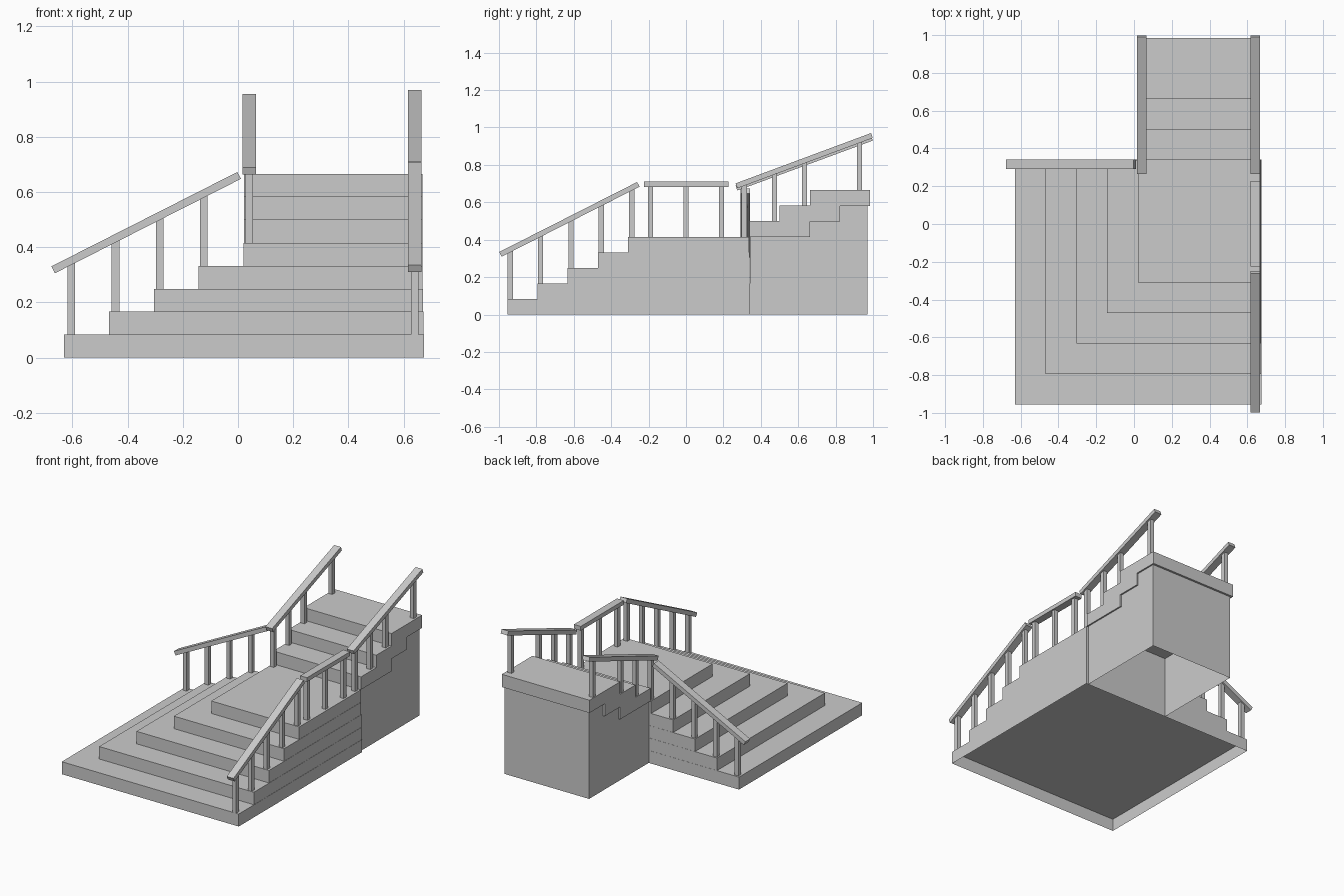
import bpy, bmesh, math
from mathutils import Vector

if "Cube" in bpy.data.objects:
    bpy.data.objects.remove(bpy.data.objects["Cube"])


def finish(bm, name):
    bmesh.ops.recalc_face_normals(bm, faces=bm.faces)
    mesh = bpy.data.meshes.new(name)
    bm.to_mesh(mesh)
    bm.free()
    ob = bpy.data.objects.new(name, mesh)
    bpy.context.collection.objects.link(ob)
    return ob


def box(name, x, y, z, open_bottom=False):
    bm = bmesh.new()
    bmesh.ops.create_cube(bm, size=1)
    for v in bm.verts:
        v.co = Vector([(r[0] + r[1]) / 2 + c * (r[1] - r[0]) for r, c in zip((x, y, z), v.co)])
    bmesh.ops.recalc_face_normals(bm, faces=bm.faces)
    if open_bottom:
        bmesh.ops.delete(bm, geom=[f for f in bm.faces if f.normal.z < -0.5], context='FACES_ONLY')
    mesh = bpy.data.meshes.new(name)
    bm.to_mesh(mesh)
    bm.free()
    ob = bpy.data.objects.new(name, mesh)
    bpy.context.collection.objects.link(ob)
    return ob


def rail(name, a, b, width=0.05, thick=0.028):
    # Handrail bar with square-cut ends between two centre points
    a, b = Vector(a), Vector(b)
    d = (b - a).normalized()
    side = d.cross(Vector((0, 0, 1))).normalized()
    up = side.cross(d)
    bm = bmesh.new()
    ring = [bm.verts.new(a + side * s * width / 2 + up * u * thick / 2)
            for s, u in ((-1, -1), (1, -1), (1, 1), (-1, 1))]
    f = bm.faces.new(ring)
    ext = bmesh.ops.extrude_face_region(bm, geom=[f], use_keep_orig=True)
    bmesh.ops.translate(bm, vec=b - a, verts=[v for v in ext['geom'] if isinstance(v, bmesh.types.BMVert)])
    return finish(bm, name)


def railing(name, a, b, posts):
    # Handrail plus posts; each post is (position along the run, base height)
    rail(name + "_handrail", a, b)
    axis = 0 if abs(b[0] - a[0]) > abs(b[1] - a[1]) else 1
    w = 0.014
    for i, (p, base) in enumerate(posts):
        t = (p - a[axis]) / (b[axis] - a[axis])
        top = a[2] + t * (b[2] - a[2])
        c = [a[0], a[1]]
        c[axis] = p
        box(f"{name}_post_{i + 1}", (c[0] - w, c[0] + w), (c[1] - w, c[1] + w), (base, top))


H = 0.083

# Lower stepped platform, open underneath
for i in range(5):
    box(f"lower_step_{i + 1}", (-0.63 + 0.1625 * i, 0.674 - 0.0015 * i),
        (-0.955 + 0.1613 * i, 0.342 - 0.001 * i), (H * i, H * (i + 1)), open_bottom=True)

# Upper flight support, stepped side profile, open underneath
profile = [(0.342, 0), (0.342, 5 * H), (0.66, 5 * H), (0.66, 6 * H),
           (0.82, 6 * H), (0.82, 7 * H), (0.97, 7 * H), (0.97, 0)]
bm = bmesh.new()
left = [bm.verts.new((0.035, y, z)) for y, z in profile]
right = [bm.verts.new((0.658, y, z)) for y, z in profile]
bm.faces.new(left)
bm.faces.new(right[::-1])
for i in range(len(profile) - 1):
    bm.faces.new((left[i], left[i + 1], right[i + 1], right[i]))
finish(bm, "upper_stair_support")

# Upper treads
for i in range(3):
    y0 = 0.34 + 0.161 * i
    box(f"upper_step_{i + 1}", (0.022, 0.668), (y0, y0 + 0.322), (H * (5 + i), H * (6 + i) + 0.002))

# Right-hand railings
RX = 0.641
railing("right_lower", (RX, -0.992, 0.322), (RX, -0.255, 0.696),
        [(-0.94 + 0.1625 * i, H * (i + 1)) for i in range(5)])
railing("right_landing", (RX, -0.225, 0.696), (RX, 0.228, 0.696),
        [(y, 5 * H) for y in (-0.19, 0, 0.19)])
upper_posts = [(0.312, 5 * H), (0.473, 6 * H), (0.633, 7 * H), (0.927, 8 * H)]
railing("right_upper", (RX, 0.27, 0.688), (RX, 0.994, 0.957), upper_posts)

# Left-hand railings
railing("left_upper", (0.041, 0.27, 0.676), (0.041, 0.994, 0.943), upper_posts)
railing("left_lower", (-0.67, 0.316, 0.318), (0.004, 0.316, 0.66),
        [(-0.604 + 0.16 * i, H * (i + 1)) for i in range(4)])
